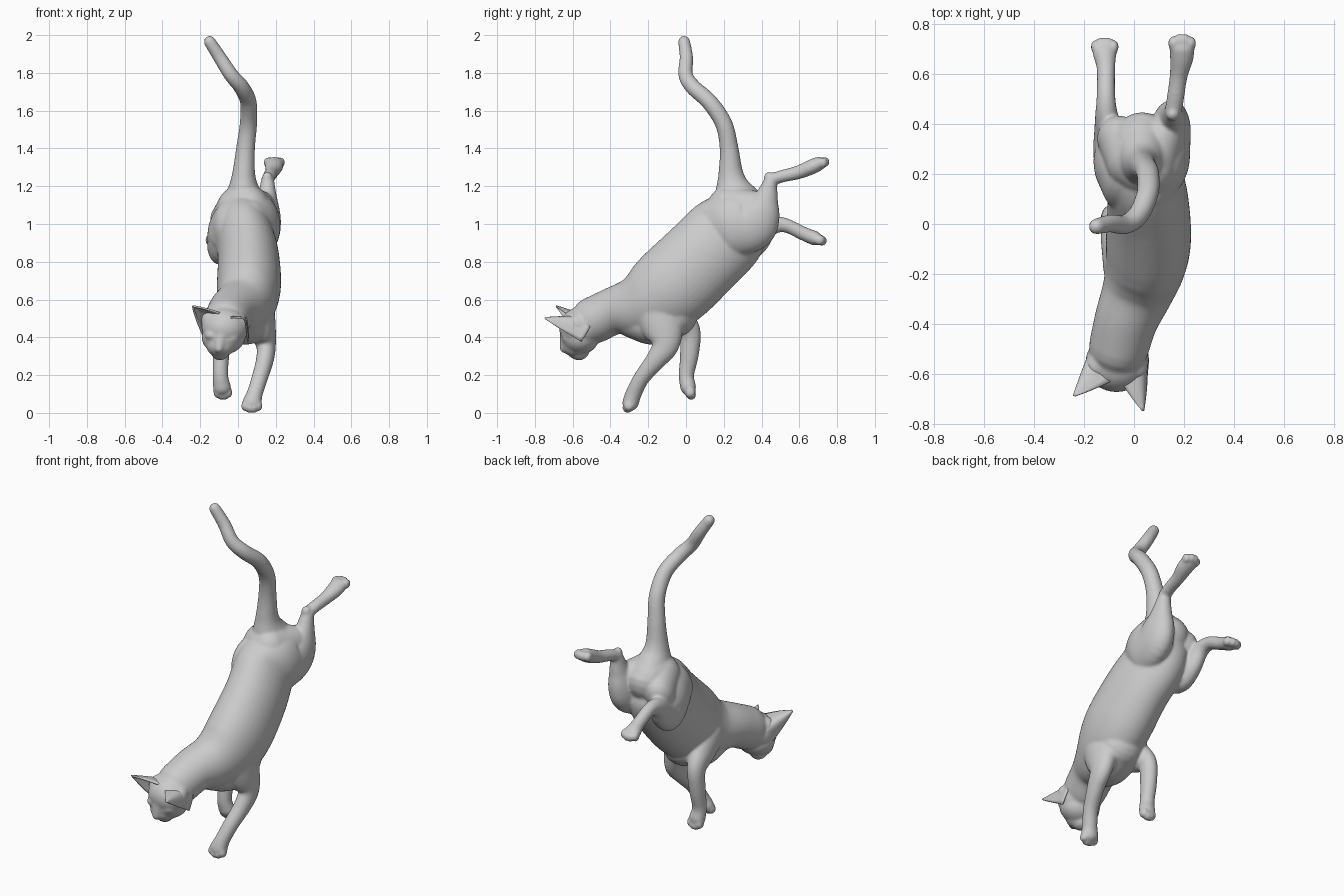
import bpy, bmesh, math
from mathutils import Vector, Matrix

skin = bmesh.new()


def spline(pts, steps=6):
    """Catmull-Rom through (x, y, z, half_width, half_height) points."""
    P = [Vector(p) for p in pts]
    P = [2 * P[0] - P[1]] + P + [2 * P[-1] - P[-2]]
    out = []
    for i in range(1, len(P) - 2):
        a, b, c, d = P[i - 1:i + 3]
        for k in range(steps):
            t = k / steps
            out.append(0.5 * (2 * b + (c - a) * t + (2 * a - 5 * b + 4 * c - d) * t * t
                              + (3 * b - a - 3 * c + d) * t ** 3))
    return out + [P[-2]]


def limb(pts, seg=40):
    """Closed tube with elliptical sections and rounded ends."""
    S = spline([p if len(p) == 5 else p + (p[3],) for p in pts])
    C = [Vector(s[:3]) for s in S]
    T = [(C[min(i + 1, len(C) - 1)] - C[max(i - 1, 0)]).normalized() for i in range(len(C))]
    R = [(c, t, s[3], s[4]) for c, t, s in zip(C, T, S)]

    def cap(ring, sign):
        c, t, w, h = ring
        return [(c + t * sign * min(w, h) * math.sin(a), t, w * math.cos(a), h * math.cos(a))
                for a in (0.3, 0.6, 0.9, 1.2, 1.48)]
    R = cap(R[0], -1)[::-1] + R + cap(R[-1], 1)
    rings = []
    for c, t, w, h in R:
        s = Vector((1, 0, 0))
        s = (s - t * s.dot(t)).normalized()
        n = t.cross(s)
        rings.append([skin.verts.new(c + s * w * math.cos(a) + n * h * math.sin(a))
                      for a in (2 * math.pi * k / seg for k in range(seg))])
    for p, q in zip(rings, rings[1:]):
        for k in range(seg):
            skin.faces.new((p[k], p[(k + 1) % seg], q[(k + 1) % seg], q[k]))
    skin.faces.new(rings[0][::-1])
    skin.faces.new(rings[-1])


def ball(c, r):
    bmesh.ops.create_uvsphere(skin, u_segments=32, v_segments=20, radius=1,
                              matrix=Matrix.Translation(c) @ Matrix.Diagonal((*r, 1)))


def toes(c, forward, spread=0.025):
    """Four toes fanned at the front of a paw."""
    f = Vector(forward).normalized()
    for k in (-1.5, -0.5, 0.5, 1.5):
        p = Vector(c) + Vector((k * spread, 0, 0)) + f * (0.018 - 0.012 * abs(k))
        ball(p, (0.019, 0.028, 0.028))


# torso and neck, from rump to nape
limb([(0.03, 0.315, 1.07, 0.125, 0.13), (0.03, 0.28, 1.025, 0.142, 0.185),
      (0.032, 0.21, 0.945, 0.153, 0.218), (0.055, 0.09, 0.825, 0.162, 0.222),
      (0.058, -0.06, 0.682, 0.17, 0.225), (0.045, -0.165, 0.607, 0.16, 0.208),
      (0.015, -0.265, 0.563, 0.143, 0.167), (-0.03, -0.38, 0.54, 0.127, 0.127),
      (-0.06, -0.49, 0.49, 0.12, 0.124)])
# rump, chest and shoulder masses
ball((0.035, 0.265, 1.085), (0.135, 0.15, 0.13))
limb([(0.05, -0.06, 0.52, 0.13, 0.12), (0.035, -0.17, 0.465, 0.125, 0.105), (0.01, -0.28, 0.49, 0.105, 0.095)])

# tail
limb([(0.033, 0.30, 1.06, 0.13, 0.15), (0.03, 0.255, 1.17, 0.09, 0.105), (0.03, 0.238, 1.26, 0.062, 0.068),
      (0.04, 0.228, 1.4, 0.050), (0.055, 0.20, 1.53, 0.046), (0.055, 0.125, 1.645, 0.044),
      (0.018, 0.037, 1.725, 0.042), (-0.037, -0.002, 1.79, 0.039), (-0.095, 0.002, 1.88, 0.036),
      (-0.15, -0.01, 1.965, 0.032)])

# right hind leg: thigh, shin, foot
limb([(0.07, 0.15, 0.97, 0.10, 0.16), (0.11, 0.25, 0.99, 0.112, 0.17),
      (0.14, 0.345, 0.995, 0.088, 0.14), (0.15, 0.395, 1.06, 0.074, 0.11),
      (0.155, 0.425, 1.14, 0.052, 0.065), (0.157, 0.452, 1.225, 0.036, 0.036),
      (0.165, 0.50, 1.25, 0.035, 0.033), (0.178, 0.59, 1.272, 0.036),
      (0.19, 0.66, 1.30, 0.047, 0.040), (0.192, 0.70, 1.318, 0.05, 0.038)])
ball((0.155, 0.438, 1.245), (0.028, 0.026, 0.032))
limb([(0.06, 0.22, 1.08, 0.11, 0.12), (0.11, 0.345, 1.08, 0.09, 0.10)])
toes((0.192, 0.722, 1.325), (0, 1, 0.3))

# left hind leg
limb([(-0.03, 0.16, 1.0, 0.10, 0.15), (-0.065, 0.24, 0.95, 0.098, 0.14),
      (-0.092, 0.285, 0.885, 0.072, 0.105), (-0.10, 0.36, 0.92, 0.06, 0.088),
      (-0.11, 0.44, 0.985, 0.045, 0.055), (-0.112, 0.52, 0.995, 0.037, 0.039),
      (-0.112, 0.62, 0.95, 0.037), (-0.117, 0.68, 0.925, 0.048, 0.039)])
limb([(0.0, 0.25, 1.08, 0.115, 0.12), (-0.06, 0.34, 1.02, 0.088, 0.105)])
toes((-0.117, 0.708, 0.915), (0, 1, -0.3))

# right front leg
limb([(0.08, -0.17, 0.58, 0.11, 0.13), (0.122, -0.125, 0.46, 0.08, 0.115),
      (0.148, -0.11, 0.36, 0.053, 0.075), (0.142, -0.16, 0.28, 0.047, 0.054),
      (0.115, -0.235, 0.185, 0.043), (0.088, -0.278, 0.10, 0.043), (0.075, -0.293, 0.055, 0.052, 0.044)])
toes((0.073, -0.302, 0.036), (0, -0.6, -0.8))

# left front leg
limb([(-0.02, -0.15, 0.57, 0.11, 0.13), (-0.065, -0.05, 0.50, 0.07, 0.09),
      (-0.083, 0.018, 0.43, 0.049, 0.06), (-0.09, 0.018, 0.31, 0.044, 0.05),
      (-0.093, 0.002, 0.2, 0.041), (-0.085, 0.012, 0.135, 0.048, 0.042)])
toes((-0.08, 0.022, 0.107), (0, 0.4, -0.9), 0.021)

# head: cranium, cheeks, muzzle, chin, nose bridge
ball((-0.07, -0.555, 0.45), (0.125, 0.117, 0.11))
ball((-0.078, -0.56, 0.40), (0.115, 0.10, 0.09))
ball((-0.092, -0.585, 0.36), (0.078, 0.072, 0.066))
ball((-0.095, -0.568, 0.322), (0.048, 0.054, 0.044))
limb([(-0.075, -0.615, 0.46, 0.05), (-0.09, -0.63, 0.40, 0.038), (-0.10, -0.643, 0.342, 0.026)])
for x, z in ((-0.135, 0.41), (-0.035, 0.395)):  # brows
    ball((x, -0.618, z), (0.042, 0.038, 0.028))
for c in ((-0.145, -0.565, 0.49), (0.006, -0.575, 0.47)):  # ear roots
    ball(c, (0.05, 0.055, 0.055))


def make_object(name, bm):
    bmesh.ops.recalc_face_normals(bm, faces=bm.faces)
    mesh = bpy.data.meshes.new(name)
    bm.to_mesh(mesh)
    bm.free()
    mesh.shade_smooth()
    ob = bpy.data.objects.new(name, mesh)
    bpy.context.collection.objects.link(ob)
    return ob


def ear(name, a, b, tip, bulge, n=14):
    """Scooped triangular ear shell between base corners a, b and a tip."""
    a, b, tip, bulge = map(Vector, (a, b, tip, bulge))
    bm = bmesh.new()
    rows = []
    for j in range(n + 1):
        v = -0.3 + 1.28 * j / n
        side = 0.25 * max(v, 0) * (1 - v)  # convex outer edges
        rows.append([bm.verts.new(a.lerp(b, u / n).lerp(tip, v) + (b - a) * (u / n - 0.5) * side
                                  + bulge * math.sin(math.pi * u / n) * (1 - v)) for u in range(n + 1)])
    for p, q in zip(rows, rows[1:]):
        for k in range(n):
            bm.faces.new((p[k], p[k + 1], q[k + 1], q[k]))
    shell = make_object(name, bm).modifiers.new("thickness", 'SOLIDIFY')
    shell.thickness = 0.01
    shell.offset = 0


ear("left_ear", (-0.105, -0.635, 0.53), (-0.192, -0.59, 0.43), (-0.24, -0.69, 0.565), (-0.03, 0.065, 0.03))
ear("right_ear", (-0.045, -0.64, 0.505), (0.05, -0.60, 0.405), (0.035, -0.75, 0.50), (0.03, 0.06, 0.04))

# fuse the body parts into one smooth skin
body = make_object("cat_body", skin)
fuse = body.modifiers.new("fuse", 'REMESH')
fuse.mode = 'VOXEL'
fuse.voxel_size = 0.007
fuse.use_smooth_shade = True
relax = body.modifiers.new("relax", 'SMOOTH')
relax.factor = 0.5
relax.iterations = 14
